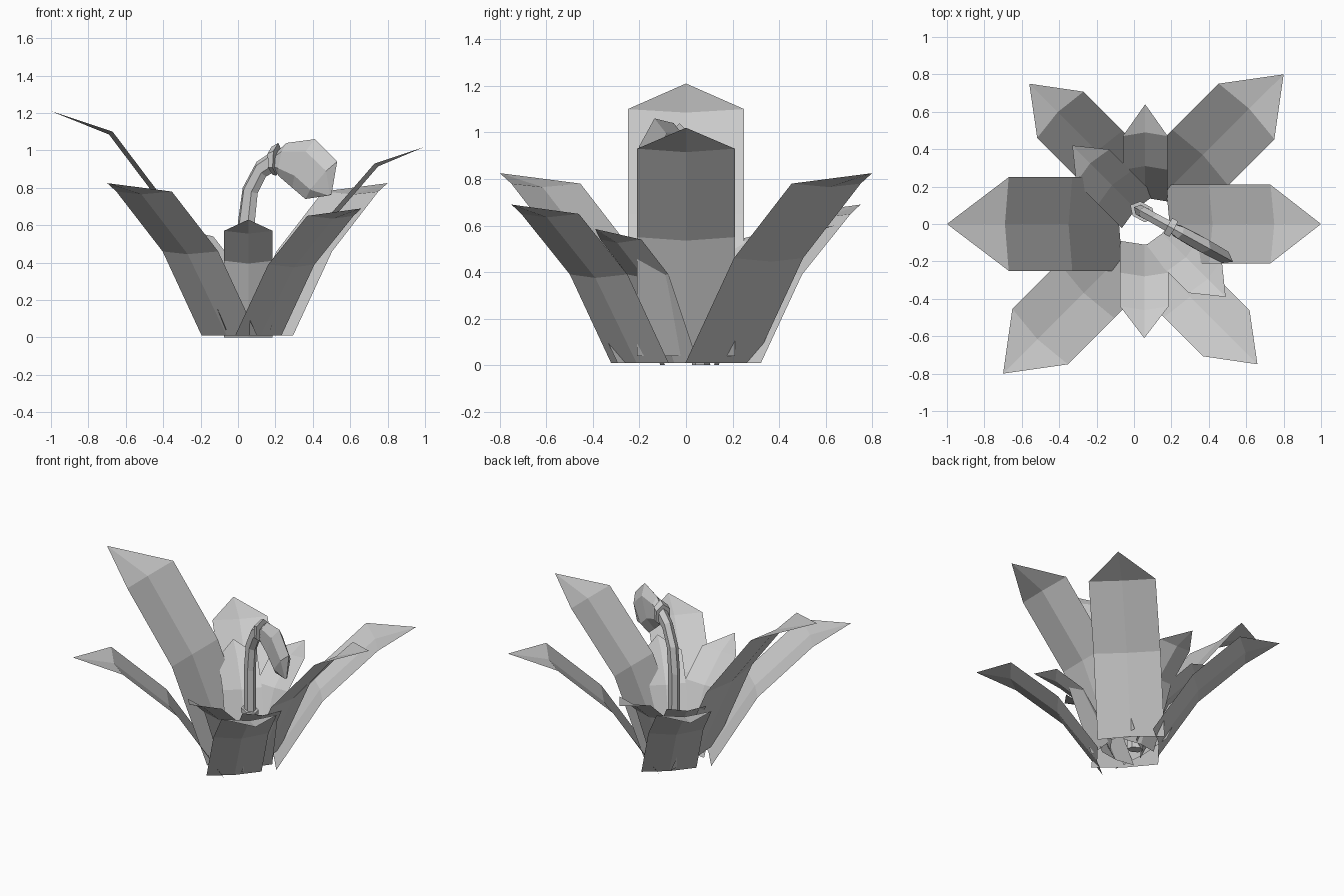
import bpy, math
from mathutils import Vector

if "Cube" in bpy.data.objects:
    bpy.data.objects.remove(bpy.data.objects["Cube"])


def make_object(name, verts, faces):
    mesh = bpy.data.meshes.new(name)
    mesh.from_pydata([tuple(v) for v in verts], [], faces)
    mesh.update()
    ob = bpy.data.objects.new(name, mesh)
    bpy.context.collection.objects.link(ob)
    return ob


def leaf(name, tip, angle, half, profile, tip_z):
    """Creased leaf blade; profile = (distance back from tip, height) from base to shoulder."""
    a = math.radians(angle)
    out, side = Vector((math.cos(a), math.sin(a), 0)), Vector((-math.sin(a), math.cos(a), 0))
    end = Vector((tip[0], tip[1], 0))
    verts, faces = [], []
    for i, (back, z) in enumerate(profile):
        c = end - out * back + Vector((0, 0, z))
        # the midrib lies slightly outward and below the edges
        rib = c + out * 0.02 - Vector((0, 0, 0.015 if i else 0))
        verts += [c - side * half, rib, c + side * half]
    for i in range(len(profile) - 1):
        k = 3 * i
        faces += [(k, k + 1, k + 4, k + 3), (k + 1, k + 2, k + 5, k + 4)]
    k = 3 * (len(profile) - 1)
    verts.append(end + Vector((0, 0, tip_z)))
    faces += [(k, k + 1, k + 3), (k + 1, k + 2, k + 3)]
    return make_object(name, verts, faces)


def loft(name, sections, sides=6):
    """Flattened tube in the upright plane of the bent stem.
    Each section = (x1, z1, x2, z2, half thickness) across the tube."""
    def place(x, z):
        return Vector((x, -0.02 - 0.55 * (x - 0.2), z))
    across = Vector((0.55, 1, 0)).normalized()
    verts, faces = [], []
    for x1, z1, x2, z2, t in sections:
        p, q = place(x1, z1), place(x2, z2)
        c, h = (p + q) / 2, (p - q) / 2
        for j in range(sides):
            w = 2 * math.pi * j / sides
            verts.append(c + h * math.cos(w) + across * t * math.sin(w))
    for i in range(len(sections) - 1):
        for j in range(sides):
            n = (j + 1) % sides
            faces.append((i * sides + j, i * sides + n, (i + 1) * sides + n, (i + 1) * sides + j))
    faces.append(tuple(reversed(range(sides))))
    faces.append(tuple(range(len(verts) - sides, len(verts))))
    return make_object(name, verts, faces)


# Long side leaves
leaf("leaf_left", (-1, 0), 180, 0.25, [(0.94, 0.04), (0.67, 0.65), (0.33, 1.10)], 1.21)
leaf("leaf_right", (1, 0), 0, 0.21, [(0.83, 0.04), (0.60, 0.55), (0.27, 0.93)], 1.02)

# Diagonal leaves, in opposite pairs
large = [(0.925, 0.01), (0.63, 0.46), (0.28, 0.78)]
leaf("leaf_back_right", (0.80, 0.80), 45, 0.21, large, 0.825)
leaf("leaf_front_left", (-0.70, -0.80), 225, 0.21, large, 0.825)
medium = [(0.78, 0.01), (0.53, 0.39), (0.235, 0.65)]
leaf("leaf_front_right", (0.66, -0.75), -45, 0.175, medium, 0.69)
leaf("leaf_back_left", (-0.56, 0.75), 135, 0.175, medium, 0.69)

# Short inner leaves
short = [(0.52, 0.0), (0.35, 0.41), (0.17, 0.57)]
leaf("inner_leaf_front", (0.055, -0.61), -90, 0.13, short, 0.63)
leaf("inner_leaf_back", (0.06, 0.64), 90, 0.12, short, 0.60)
small = [(0.50, 0.01), (0.32, 0.39), (0.155, 0.54)]
leaf("inner_leaf_front_right", (0.49, -0.39), -45, 0.125, small, 0.585)
leaf("inner_leaf_back_left", (-0.33, 0.42), 135, 0.125, small, 0.585)

# Bent flower stem with collars
loft("stem", [(0.00, 0.0, 0.09, 0.0, 0.035), (0.00, 0.62, 0.09, 0.62, 0.033),
              (0.025, 0.80, 0.105, 0.77, 0.033), (0.10, 0.94, 0.15, 0.86, 0.033),
              (0.19, 1.00, 0.20, 0.89, 0.035)])
loft("lower_collar", [(-0.02, 0.31, 0.11, 0.31, 0.05), (-0.02, 0.34, 0.11, 0.34, 0.05)])
loft("upper_collar", [(0.18, 1.02, 0.185, 0.87, 0.055), (0.215, 1.04, 0.205, 0.865, 0.055)])

# Drooping flattened bud
loft("bud", [(0.215, 1.00, 0.205, 0.88, 0.03), (0.26, 1.04, 0.22, 0.86, 0.04),
             (0.41, 1.06, 0.29, 0.80, 0.045), (0.53, 0.94, 0.36, 0.74, 0.04),
             (0.50, 0.765, 0.48, 0.758, 0.008)])
